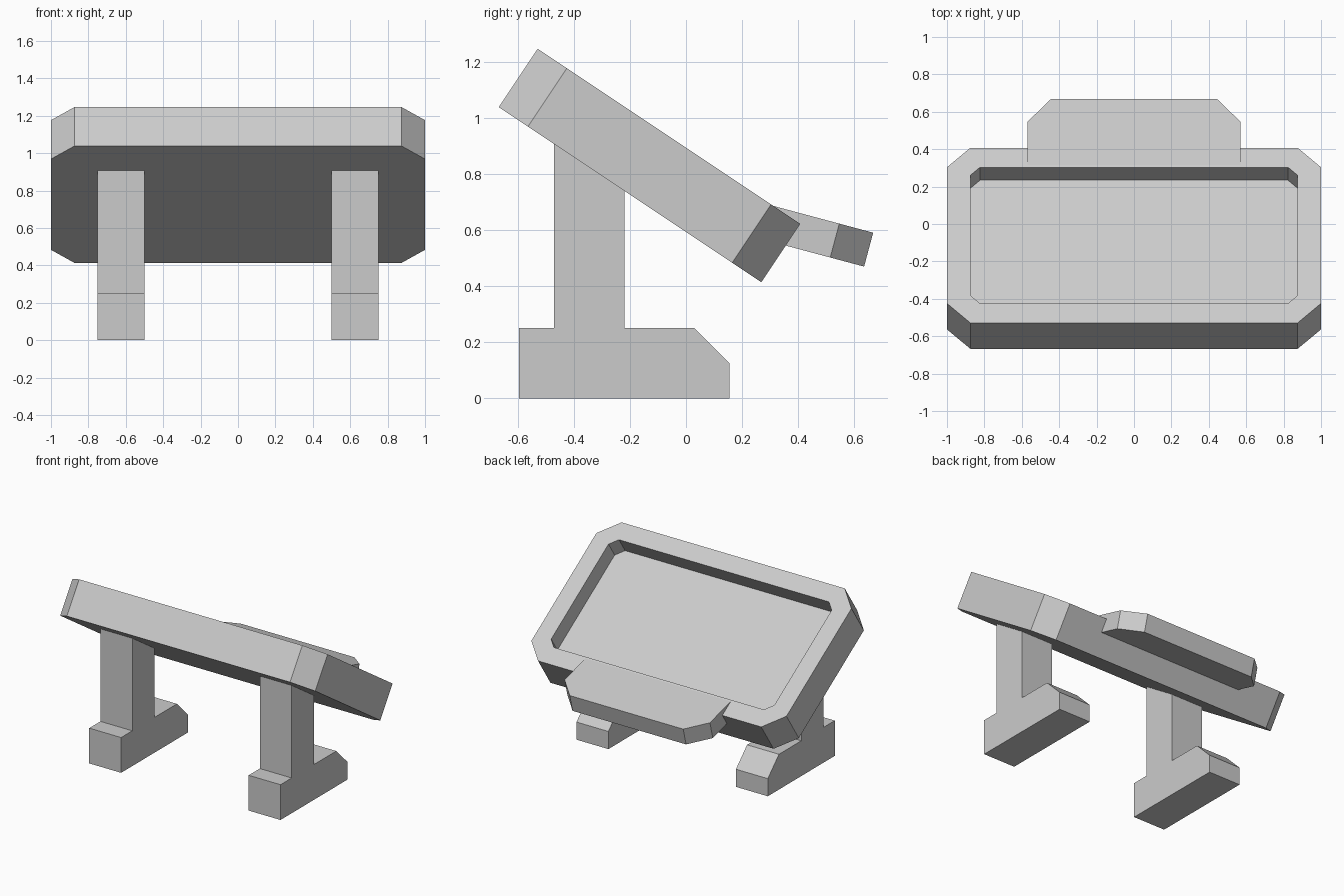
import bpy, bmesh
from math import radians
from mathutils import Matrix, Vector

if "Cube" in bpy.data.objects:
    bpy.data.objects.remove(bpy.data.objects["Cube"])


def prism(name, points, sweep, recess=None, matrix=Matrix()):
    """Extrude a closed 3D outline along sweep, optionally sinking a tray into the end face."""
    bm = bmesh.new()
    base = bm.faces.new([bm.verts.new(p) for p in points])
    geom = bmesh.ops.extrude_face_region(bm, geom=[base], use_keep_orig=True)["geom"]
    end = [g for g in geom if isinstance(g, bmesh.types.BMFace)][0]
    bmesh.ops.translate(bm, verts=end.verts[:], vec=sweep)
    bmesh.ops.recalc_face_normals(bm, faces=bm.faces[:])
    if recess:
        inset, depth = recess
        bmesh.ops.inset_region(bm, faces=[end], thickness=inset, use_even_offset=True)
        drop = Vector(sweep).normalized() * -depth
        # Zero-height inset gives the straight walls of the tray
        walls = bmesh.ops.extrude_discrete_faces(bm, faces=[end])["faces"]
        bmesh.ops.translate(bm, verts=walls[0].verts[:], vec=drop)
        bmesh.ops.recalc_face_normals(bm, faces=bm.faces[:])
    mesh = bpy.data.meshes.new(name)
    bm.to_mesh(mesh)
    bm.free()
    ob = bpy.data.objects.new(name, mesh)
    ob.matrix_world = matrix
    bpy.context.collection.objects.link(ob)
    return ob


def tilted(y, z, degrees):
    return Matrix.Translation((0, y, z)) @ Matrix.Rotation(radians(-degrees), 4, 'X')


# Tilted panel: chamfered slab with a shallow tray in its upper face
w, h, c, t = 1.0, 0.5625, 0.125, 0.25
corners = [(w - c, -h), (w, c - h), (w, h - c), (w - c, h),
           (c - w, h), (-w, h - c), (-w, c - h), (c - w, -h)]
prism("panel", [(x, y, -t / 2) for x, y in corners], (0, 0, t),
      recess=(0.125, 0.125), matrix=tilted(-0.13, 0.8295, 33.7))

# Rear shelf: flatter plate sticking out of the panel's low edge
shelf = [(-0.57, -0.365), (0.57, -0.365), (0.57, -0.125), (0.445, 0),
         (-0.445, 0), (-0.57, -0.125)]
prism("rear_shelf", [(x, y, -0.125) for x, y in shelf], (0, 0, 0.125),
      matrix=tilted(0.667, 0.59, 15))

# Legs: post and foot as one side profile, post top cut to the panel slope
leg = [(-0.595, 0), (0.155, 0), (0.155, 0.125), (0.03, 0.25), (-0.22, 0.25),
       (-0.22, 0.76), (-0.47, 0.927), (-0.47, 0.25), (-0.595, 0.25)]
for side, x in (("left", -0.75), ("right", 0.5)):
    prism(side + "_leg", [(x, y, z) for y, z in leg], (0.25, 0, 0))
